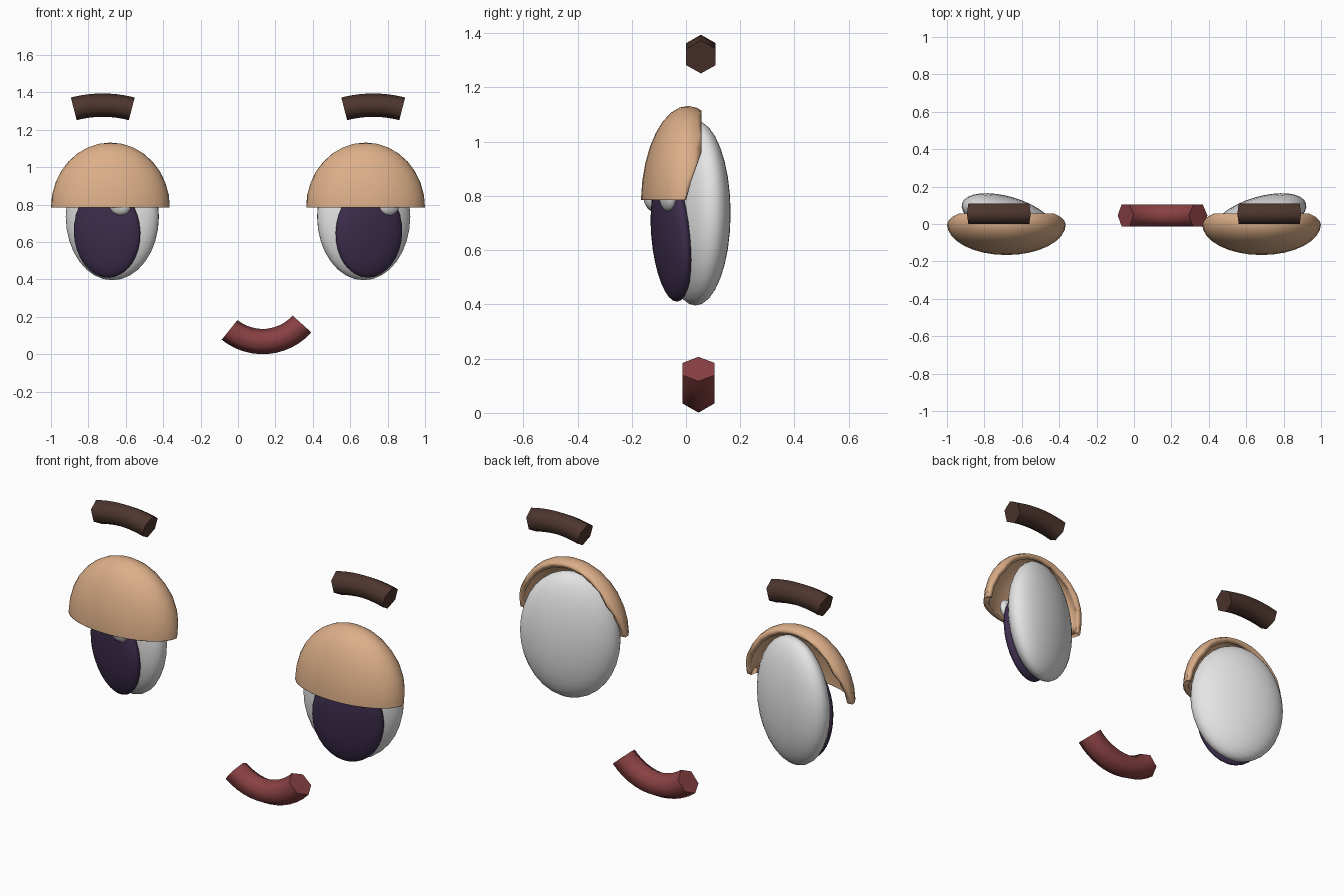
import bpy, bmesh, math
from mathutils import Matrix, Vector, Euler

if "Cube" in bpy.data.objects:
    bpy.data.objects.remove(bpy.data.objects["Cube"])


def material(name, rgb):
    m = bpy.data.materials.new(name)
    m.diffuse_color = (*rgb, 1)
    m.use_nodes = True
    m.node_tree.nodes["Principled BSDF"].inputs["Base Color"].default_value = m.diffuse_color
    return m


WHITE = material("eye white", (0.78, 0.78, 0.78))
PUPIL = material("dark purple", (0.048, 0.027, 0.075))
SKIN = material("peach skin", (0.72, 0.43, 0.25))
BROWN = material("brow brown", (0.075, 0.036, 0.027))
RED = material("mouth red", (0.25, 0.052, 0.055))


def finish(name, bm, mat, angle):
    bmesh.ops.recalc_face_normals(bm, faces=bm.faces)
    me = bpy.data.meshes.new(name)
    bm.to_mesh(me)
    bm.free()
    me.materials.append(mat)
    ob = bpy.data.objects.new(name, me)
    bpy.context.collection.objects.link(ob)
    bpy.ops.object.select_all(action='DESELECT')
    ob.select_set(True)
    bpy.context.view_layer.objects.active = ob
    bpy.ops.object.shade_smooth_by_angle(angle=math.radians(angle))
    return ob


def ellipsoid(name, mat, centre, radii, tilt=0, turn=0):
    bm = bmesh.new()
    bmesh.ops.create_uvsphere(bm, u_segments=32, v_segments=16, radius=1)
    rot = Euler((math.radians(tilt), 0, math.radians(turn))).to_matrix().to_4x4()
    bm.transform(Matrix.Translation(centre) @ rot @ Matrix.Diagonal((*radii, 1)))
    return finish(name, bm, mat, 60)


def hex_arc(name, mat, centre, radius, tube, start, end, up, steps=10):
    """Six-sided tube bent along an arc; angles are measured from vertical."""
    bm = bmesh.new()
    rings = []
    for i in range(steps + 1):
        a = math.radians(start + (end - start) * i / steps)
        out = Vector((math.sin(a), 0, up * math.cos(a)))
        rings.append([bm.verts.new(Vector(centre) + out * (radius + tube * math.cos(k * math.pi / 3))
                      + Vector((0, tube * math.sin(k * math.pi / 3), 0))) for k in range(6)])
    for a, b in zip(rings, rings[1:]):
        for k in range(6):
            bm.faces.new((a[k], a[(k + 1) % 6], b[(k + 1) % 6], b[k]))
    bm.faces.new(rings[0])
    bm.faces.new(rings[-1])
    return finish(name, bm, mat, 70)


def eyelid(name, x):
    """Hollow dome, cut flat below and trimmed along the back."""
    bm = bmesh.new()
    bmesh.ops.create_uvsphere(bm, u_segments=32, v_segments=16, radius=1)
    bm.transform(Matrix.Translation((x, 0, 0.785)) @ Matrix.Rotation(math.radians(-1.5), 4, 'X')
                 @ Matrix.Diagonal((0.318, 0.166, 0.347, 1)))
    cuts = [((0, 0, 0.785), (0, 0, -1)),
            ((0, 0.057, 0), (0, 1, 0)),
            ((0, 0.0, 0.80), (0, 0.16, -0.057))]
    for co, no in cuts:
        bmesh.ops.bisect_plane(bm, geom=bm.verts[:] + bm.edges[:] + bm.faces[:],
                               plane_co=co, plane_no=no, clear_outer=True)
    ob = finish(name, bm, SKIN, 50)
    mod = ob.modifiers.new("thickness", 'SOLIDIFY')
    mod.thickness = 0.028
    mod.offset = -1
    return ob


# Eyes, lids and brows on both sides
for side, s in (("left", -1), ("right", 1)):
    ellipsoid(side + "_eyeball", WHITE, (s * 0.672, 0.035, 0.737), (0.259, 0.110, 0.341), 0, s * 17)
    ellipsoid(side + "_pupil", PUPIL, (s * 0.70, -0.053, 0.652), (0.186, 0.054, 0.243), 5, s * 17)
    eyelid(side + "_eyelid", s * 0.682)
    hex_arc(side + "_brow", BROWN, (s * 0.723, 0.055, 0.717), 0.615, 0.0625, -14.6, 14.6, 1)

# Eye highlights, both offset to the same side
ellipsoid("left_highlight", WHITE, (-0.63, -0.122, 0.80), (0.06, 0.033, 0.058), 5, -17)
ellipsoid("right_highlight", WHITE, (0.805, -0.067, 0.80), (0.06, 0.030, 0.058), 5, 17)

# Crooked smile
hex_arc("mouth", RED, (0.132, 0.046, 0.351), 0.283, 0.0675, -38.7, 48, -1, 12)
